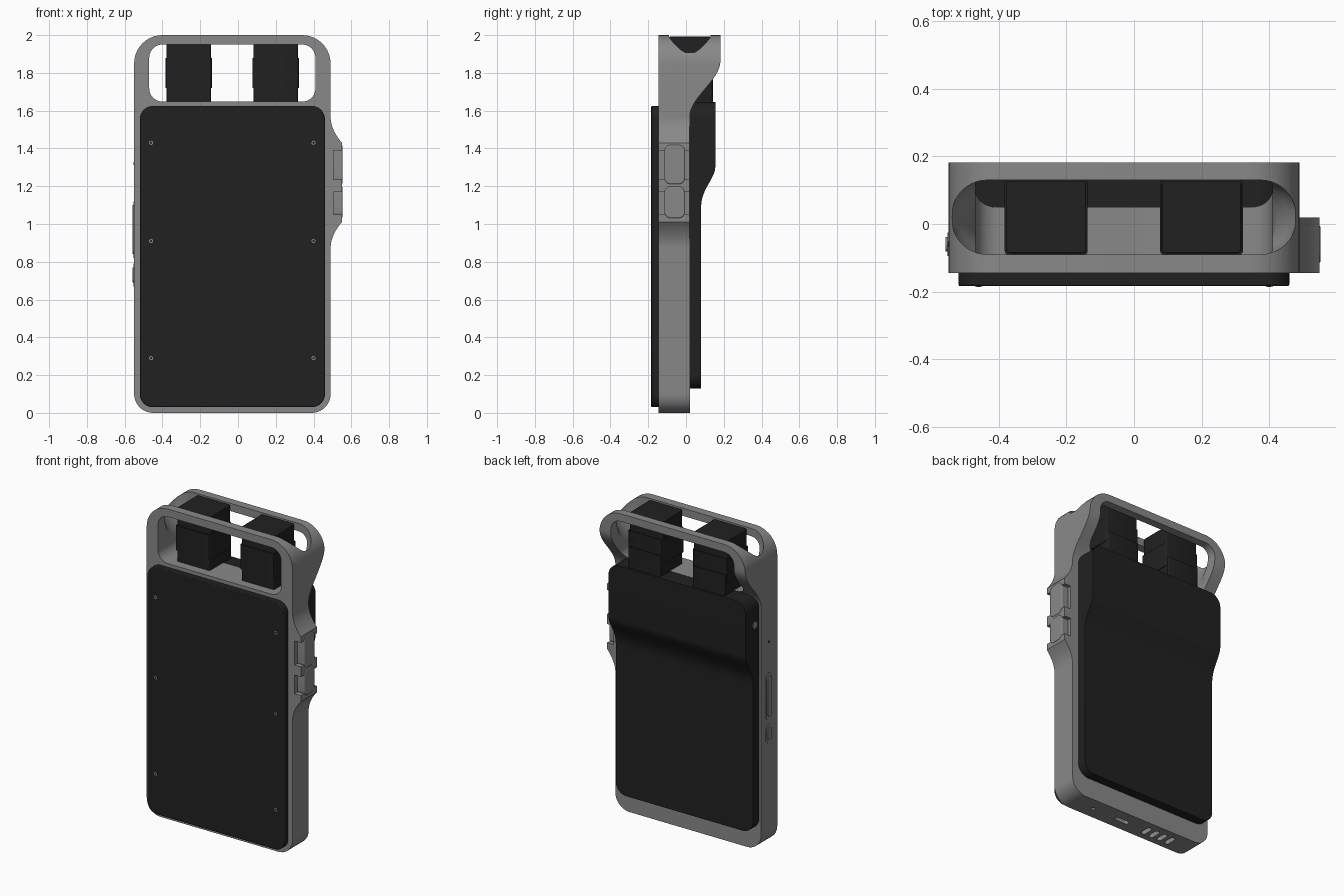
import bpy, bmesh, math
from mathutils import Vector

cube = bpy.data.objects.get("Cube")
if cube:
    bpy.data.objects.remove(cube, do_unlink=True)


def material(name, v):
    m = bpy.data.materials.new(name)
    m.use_nodes = True
    m.diffuse_color = (v, v, v, 1)
    m.node_tree.nodes["Principled BSDF"].inputs["Base Color"].default_value = (v, v, v, 1)
    return m


GRAY = material("metal gray", 0.25)
DARK = material("matte black", 0.015)


def loft(name, rings, mat):
    """Skin a closed solid through rings with equal point counts."""
    bm = bmesh.new()
    loops = [[bm.verts.new(p) for p in ring] for ring in rings]
    n = len(loops[0])
    for a, b in zip(loops, loops[1:]):
        for i in range(n):
            bm.faces.new((a[i], a[(i + 1) % n], b[(i + 1) % n], b[i]))
    bm.faces.new(loops[0])
    bm.faces.new(loops[-1])
    bmesh.ops.recalc_face_normals(bm, faces=bm.faces)
    mesh = bpy.data.meshes.new(name)
    bm.to_mesh(mesh)
    bm.free()
    mesh.materials.append(mat)
    ob = bpy.data.objects.new(name, mesh)
    bpy.context.collection.objects.link(ob)
    return ob


def place(p, axis, d):
    """Lift a flat point to 3D at distance d along the axis."""
    c = list(p)
    c.insert("xyz".index(axis), d)
    return Vector(c)


def prism(name, pts, axis, lo, hi, mat):
    return loft(name, [[place(p, axis, d) for p in pts] for d in (lo, hi)], mat)


def rounded(a0, a1, b0, b1, r_low, r_top=None, n=10):
    r_top = r_low if r_top is None else r_top
    corners = ((a1, b1, -1, -1, r_top, 0), (a0, b1, 1, -1, r_top, 1),
               (a0, b0, 1, 1, r_low, 2), (a1, b0, -1, 1, r_low, 3))
    pts = []
    for a, b, sa, sb, r, q in corners:
        for i in range(n + 1):
            t = (q + i / n) * math.pi / 2
            pts.append((a + sa * r + r * math.cos(t), b + sb * r + r * math.sin(t)))
    return pts


def box(name, x, y, z, mat):
    return prism(name, [(x[0], z[0]), (x[1], z[0]), (x[1], z[1]), (x[0], z[1])], "y", *y, mat)


def disc(name, a, b, r, axis, lo, hi, mat, n=20):
    pts = [(a + r * math.cos(i * math.tau / n), b + r * math.sin(i * math.tau / n)) for i in range(n)]
    return prism(name, pts, axis, lo, hi, mat)


def combine(ob, tool, op="DIFFERENCE"):
    mod = ob.modifiers.new("join", "BOOLEAN")
    mod.operation, mod.object, mod.solver = op, tool, "EXACT"
    graph = bpy.context.evaluated_depsgraph_get()
    mesh = bpy.data.meshes.new_from_object(ob.evaluated_get(graph))
    ob.modifiers.clear()
    ob.data = mesh
    bpy.data.objects.remove(tool, do_unlink=True)


def back_cutter(y0, y1, z0, z1, power):
    """Everything behind an S-shaped back line running from y0 up to y1."""
    pts = [(y0, -0.2)]
    for i in range(17):
        u = i / 16
        t = u ** power
        pts.append((y0 + (y1 - y0) * t * t * (3 - 2 * t), z0 + (z1 - z0) * u))
    pts += [(y1, 2.3), (0.6, 2.3), (0.6, -0.2)]
    return prism("cutter", pts, "x", -1, 1, GRAY)


# Main frame with flared top
frame = prism("frame", rounded(-0.55, 0.49, 0, 2, 0.1, 0.15), "y", -0.145, 0.25, GRAY)
combine(frame, back_cutter(0.02, 0.182, 1.57, 1.86, 1.0))

# Side grip with concave ramps
ramp = [(0.49 + 0.06 * (i / 10) ** 2, 0.87 + 0.14 * i / 10) for i in range(11)]
ramp += [(0.49 + 0.06 * (1 - i / 10) ** 2, 1.43 + 0.14 * i / 10) for i in range(11)]
grip = prism("grip", [(0.45, 0.87)] + ramp + [(0.45, 1.57)], "y", -0.1445, 0.0195, GRAY)
combine(frame, grip, "UNION")

# Window through the head, then the tapered slot in the top
combine(frame, prism("cutter", rounded(-0.47, 0.41, 1.648, 1.95, 0.07), "y", -0.5, 0.5, GRAY))
outline = rounded(-0.51, 0.51, -0.11, 0.11, 0.105)
slot = [[Vector((-0.03 + x * s, 0.02 + y, z)) for x, y in outline]
        for z, s in ((1.72, 0.85), (1.8, 0.89), (1.86, 0.95), (1.91, 1), (2.1, 1))]
combine(frame, loft("cutter", slot, GRAY))

# Grooves and side keys on the grip
for label, z0, z1, k0, k1 in (("upper", 1.235, 1.39, 1.21, 1.42), ("lower", 1.05, 1.17, 1.03, 1.2)):
    combine(frame, box("cutter", (0.505, 0.7), (-0.3, 0.3), (z0, z1), GRAY))
    key = prism(label + "_grip_key", rounded(-0.115, -0.005, k0, k1, 0.035), "x", 0.49, 0.553, GRAY)
    key.modifiers.new("soft edge", "BEVEL").width = 0.006

# Ports in the base
for i in range(4):
    x = -0.15 - 0.06 * i
    combine(frame, prism("cutter", rounded(x - 0.016, x + 0.016, -0.105, -0.025, 0.014, n=4), "z", -0.1, 0.03, GRAY))
combine(frame, prism("cutter", rounded(-0.01, 0.09, -0.08, -0.05, 0.014, n=4), "z", -0.1, 0.04, GRAY))
combine(frame, disc("cutter", 0.26, -0.065, 0.012, "z", -0.1, 0.03, GRAY))

# Slider and small key on the other side
for label, z0, z1 in (("slider", 0.82, 1.12), ("small_key", 0.67, 0.79)):
    prism(label + "_rim", rounded(-0.095, -0.025, z0, z1, 0.034), "x", -0.553, -0.54, GRAY)
    prism(label, rounded(-0.082, -0.038, z0 + 0.02, z1 - 0.02, 0.021), "x", -0.558, -0.54, GRAY)
disc("side_pin", -0.06, 1.32, 0.008, "x", -0.553, -0.54, DARK)

# Front panel and screws
panel = prism("front_panel", rounded(-0.52, 0.46, 0.03, 1.625, 0.07), "y", -0.184, -0.14, DARK)
panel.modifiers.new("soft edge", "BEVEL").width = 0.005
for x in (-0.46, 0.4):
    for z in (0.29, 0.91, 1.43):
        disc("panel_screw", x, z, 0.011, "y", -0.1855, -0.18, GRAY)
        disc("screw_socket", x, z, 0.006, "y", -0.1865, -0.18, DARK)

# Rear cover with stepped back
cover = prism("rear_cover", rounded(-0.535, 0.445, 0.13, 1.645, 0.075), "y", 0.01, 0.3, DARK)
combine(cover, back_cutter(0.08, 0.155, 1.08, 1.3, 1.3))
disc("cover_side_plug", 0.065, 1.47, 0.022, "x", -0.539, -0.52, GRAY)

# Paired blocks in the head, each with a raised sleeve
for side, x in (("right", -0.26), ("left", 0.2)):
    block = prism(side + "_block", rounded(x - 0.118, x + 0.118, -0.087, 0.128, 0.012, n=3), "z", 1.62, 1.992, DARK)
    block.modifiers.new("soft edge", "BEVEL").width = 0.004
    prism(side + "_block_sleeve", rounded(x - 0.123, x + 0.123, -0.093, 0.133, 0.014, n=3), "z", 1.72, 1.88, DARK)
    prism(side + "_block_foot", rounded(x - 0.118, x + 0.118, -0.03, 0.142, 0.012, n=3), "z", 1.62, 1.78, DARK)

# Smooth the rounded parts, keep the hard edges
for ob in bpy.context.scene.objects:
    ob.select_set(ob.type == "MESH")
bpy.context.view_layer.objects.active = frame
for ob in bpy.context.selected_objects:
    for mod in ob.modifiers:
        mod.limit_method, mod.segments = "ANGLE", 2
bpy.ops.object.shade_smooth_by_angle(angle=math.radians(30))
